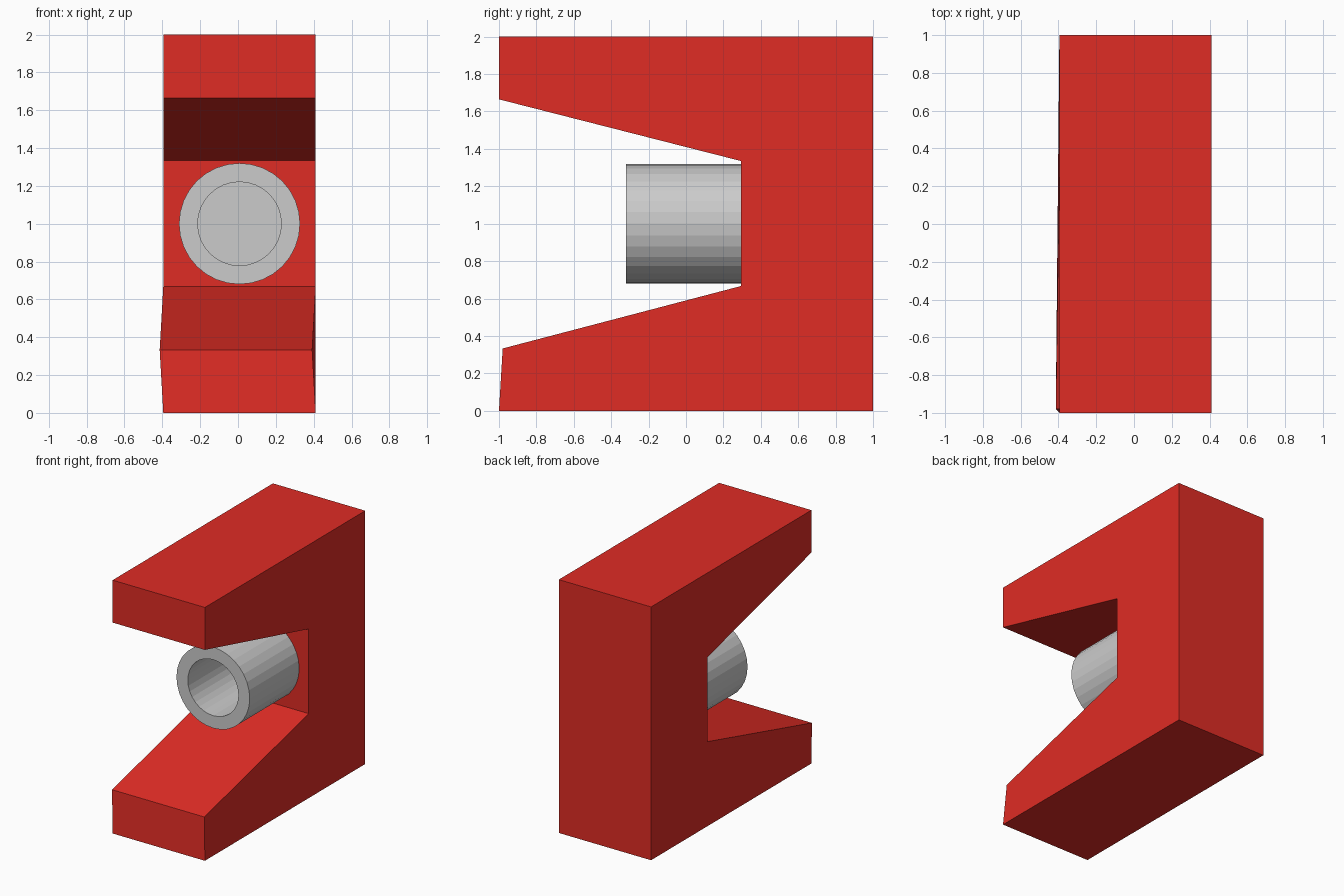
import bpy, bmesh
from math import cos, sin, tau

if "Cube" in bpy.data.objects:
    bpy.data.objects.remove(bpy.data.objects["Cube"])


def finish(bm, name, color=None):
    bmesh.ops.recalc_face_normals(bm, faces=bm.faces)
    mesh = bpy.data.meshes.new(name)
    bm.to_mesh(mesh)
    bm.free()
    obj = bpy.data.objects.new(name, mesh)
    bpy.context.collection.objects.link(obj)
    if color:
        mat = bpy.data.materials.new(name + "_paint")
        mat.diffuse_color = color
        mat.use_nodes = True
        mat.node_tree.nodes["Principled BSDF"].inputs["Base Color"].default_value = mat.diffuse_color
        mesh.materials.append(mat)
    return obj


# Red C-shaped bracket: side profile (y, z) extruded across x
profile = [(-1, 0), (1, 0), (1, 2), (-1, 2), (-1, 1.665),
           (0.295, 1.335), (0.295, 0.667), (-0.98, 0.333)]
bm = bmesh.new()
sides = []
for x in (-0.395, 0.411):
    # the lower lip corner leans slightly to the left
    sides.append([bm.verts.new((x - (0.019 if y == -0.98 else 0), y, z))
                  for y, z in profile])
n = len(profile)
for s in sides:
    bm.faces.new(s)
for i in range(n):
    j = (i + 1) % n
    bm.faces.new((sides[0][i], sides[0][j], sides[1][j], sides[1][i]))
finish(bm, "bracket", (0.74, 0.025, 0.018, 1))

# Grey barrel: closed at the back, hollow from the front
SEG = 32
bm = bmesh.new()
rings = []
for r, y in [(0.32, 0.295), (0.32, -0.322), (0.221, -0.322), (0.221, 0.285)]:
    rings.append([bm.verts.new((0.008 + r * cos(tau * k / SEG), y,
                                1 + r * sin(tau * k / SEG))) for k in range(SEG)])
for a, b in zip(rings, rings[1:]):
    for k in range(SEG):
        m = (k + 1) % SEG
        bm.faces.new((a[k], a[m], b[m], b[k]))
bm.faces.new(rings[0])
bm.faces.new(rings[-1])
finish(bm, "barrel")
